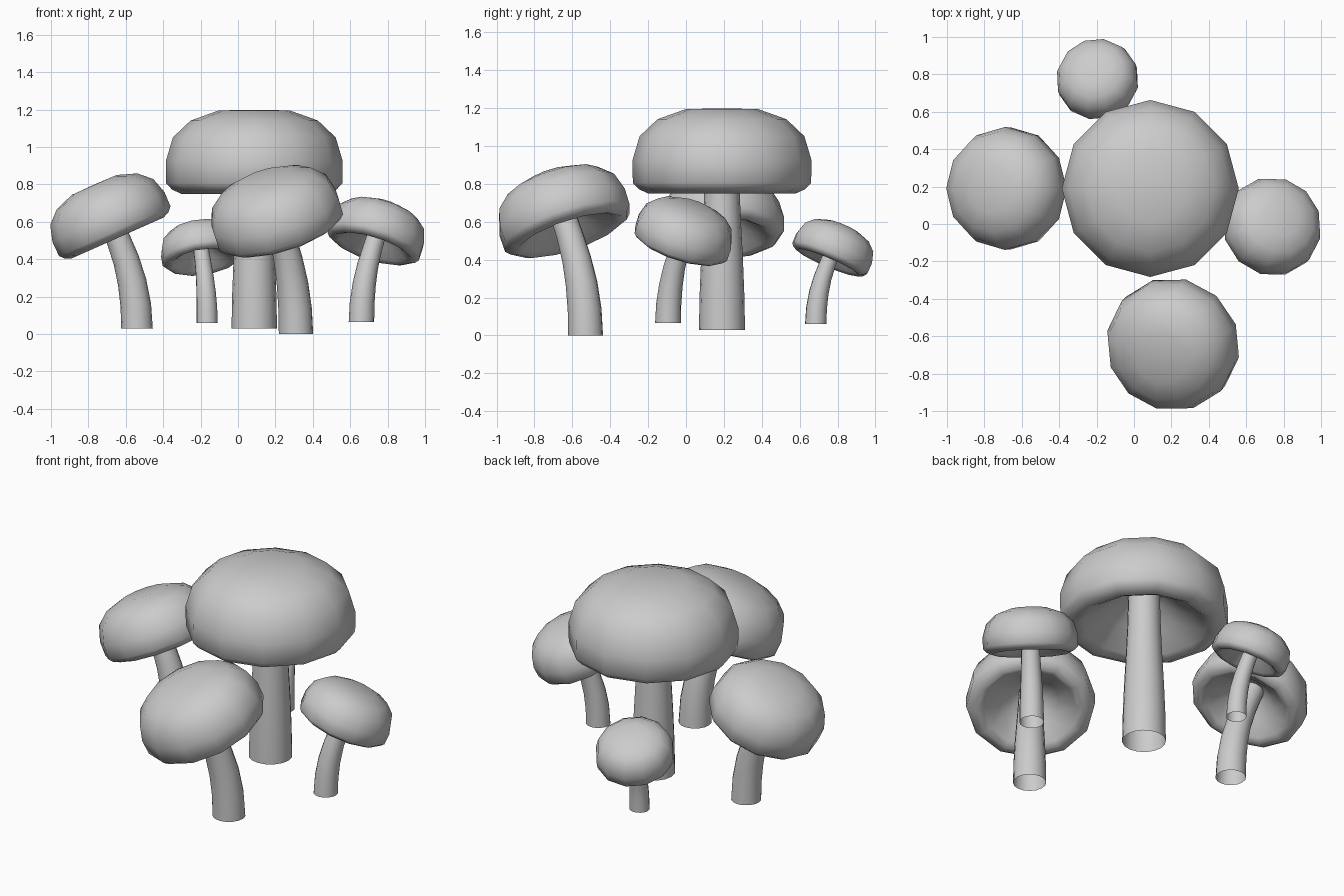
import bpy, bmesh
from math import sin, cos, pi, radians
from mathutils import Vector, Matrix

if "Cube" in bpy.data.objects:
    bpy.data.objects.remove(bpy.data.objects["Cube"])

STEM_LEN = 1.52   # all profile sizes are in units of cap radius

# (radius, height above rim): crown, side, rolled lip, hollow underside
CAP = [(0.40, 0.945), (0.72, 0.83), (0.92, 0.64), (1.0, 0.37), (0.995, 0.12),
       (0.93, 0.05), (0.82, 0.0), (0.72, 0.05), (0.45, 0.25), (0.25, 0.42)]
# (radius, distance along stem)
STEM = [(0.257, 0.0), (0.25, 0.38), (0.235, 0.76), (0.215, 1.14),
        (0.198, STEM_LEN), (0.185, STEM_LEN + 0.45)]


def frame(s, bend):
    """Position and tilt at distance s along a stem bent towards +x."""
    t = min(s, STEM_LEN)
    a = bend * t / STEM_LEN
    if bend:
        k = STEM_LEN / bend
        p = Vector((k * (1 - cos(a)), 0, k * sin(a)))
    else:
        p = Vector((0, 0, t))
    p += (s - t) * Vector((sin(a), 0, cos(a)))
    return Matrix.Translation(p) @ Matrix.Rotation(a, 4, 'Y')


def loft(name, rings, sides, poles, world):
    """Skin (radius, height, matrix) rings; poles are optional end points."""
    bm = bmesh.new()
    loops = []
    for r, h, m in rings:
        loops.append([bm.verts.new(m @ Vector((r * cos(2 * pi * i / sides),
                                               r * sin(2 * pi * i / sides), h)))
                      for i in range(sides)])
    for a, b in zip(loops, loops[1:]):
        for i in range(sides):
            j = (i + 1) % sides
            bm.faces.new((a[i], a[j], b[j], b[i]))
    for loop, p in zip((loops[0], loops[-1]), poles):
        tip = bm.verts.new(p)
        for i in range(sides):
            bm.faces.new((loop[i], loop[(i + 1) % sides], tip))
    bmesh.ops.recalc_face_normals(bm, faces=bm.faces)
    for f in bm.faces:
        f.smooth = True
    bm.transform(world)
    me = bpy.data.meshes.new(name)
    bm.to_mesh(me)
    bm.free()
    bpy.context.collection.objects.link(bpy.data.objects.new(name, me))


def mushroom(name, base, size, bend, heading):
    bend = radians(bend)
    world = (Matrix.Translation(base) @ Matrix.Rotation(radians(heading), 4, 'Z')
             @ Matrix.Scale(size, 4))
    top = frame(STEM_LEN, bend)
    loft(name + "_cap", [(r, h, top) for r, h in CAP], 12,
         [top @ Vector((0, 0, 0.95)), top @ Vector((0, 0, 0.5))], world)
    loft(name + "_stem", [(r, 0, frame(s, bend)) for r, s in STEM], 16, [], world)


mushroom("centre_mushroom", (0.087, 0.19, 0.03), 0.473, 0, 0)
mushroom("front_mushroom", (0.31, -0.53, 0.0), 0.358, 24, -132)
mushroom("left_mushroom", (-0.54, 0.19, 0.03), 0.328, 24, 180)
mushroom("right_mushroom", (0.66, -0.095, 0.065), 0.265, 24, 46)
mushroom("back_mushroom", (-0.165, 0.685, 0.06), 0.22, 24, 109)
